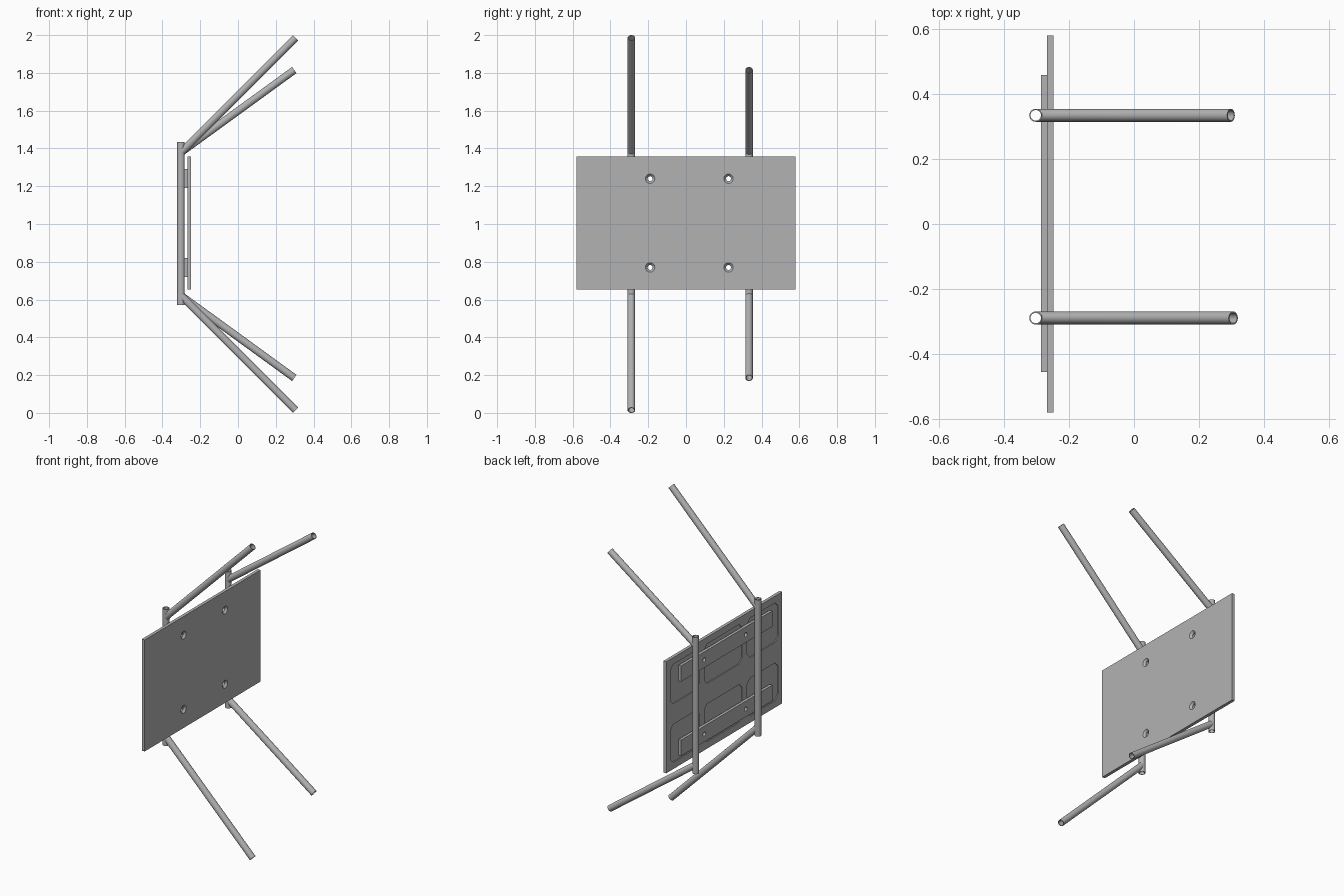
import bpy, bmesh
from math import sqrt
from mathutils import Matrix, Vector

cube = bpy.data.objects.get("Cube")
if cube:
    bpy.data.objects.remove(cube)

grey = bpy.data.materials.new("plain grey")
grey.use_nodes = True
grey.diffuse_color = (0.45, 0.45, 0.45, 1)
grey.node_tree.nodes["Principled BSDF"].inputs["Base Color"].default_value = (0.45, 0.45, 0.45, 1)

TUBE_X, R_OUT, R_IN, MID_Z = -0.302, 0.02, 0.016, 1.0
PANEL_BACK, PANEL_FRONT, STRIP_BACK = -0.268, -0.248, -0.286
HOLES = [(y, z) for y in (-0.19, 0.225) for z in (0.77, 1.24)]


def finish(name, bm, smooth=False):
    bmesh.ops.recalc_face_normals(bm, faces=bm.faces)
    mesh = bpy.data.meshes.new(name)
    bm.to_mesh(mesh)
    bm.free()
    obj = bpy.data.objects.new(name, mesh)
    mesh.materials.append(grey)
    bpy.context.collection.objects.link(obj)
    bpy.ops.object.select_all(action="DESELECT")
    obj.select_set(True)
    bpy.context.view_layer.objects.active = obj
    if smooth:
        bpy.ops.object.shade_smooth_by_angle(angle=0.6)
    return obj


def add_box(bm, lo, hi, chamfer=0):
    lo, hi = Vector(lo), Vector(hi)
    mat = Matrix.Translation((lo + hi) / 2) @ Matrix.Diagonal((*(hi - lo), 1))
    verts = bmesh.ops.create_cube(bm, size=1, matrix=mat)["verts"]
    if chamfer:
        edges = {e for v in verts for e in v.link_edges
                 if abs(e.verts[0].co.x - e.verts[1].co.x) > 0.001}
        bmesh.ops.bevel(bm, geom=list(edges), offset=chamfer, segments=1, affect="EDGES")


def add_hole(bm, y, z, x0, x1, r0, r1):
    mat = Matrix.Translation(((x0 + x1) / 2, y, z)) @ Matrix.Rotation(1.5707963, 4, "Y")
    bmesh.ops.create_cone(bm, cap_ends=True, segments=24, radius1=r0, radius2=r1,
                          depth=x1 - x0, matrix=mat)


def cut(obj, bm):
    cutter = finish("cutter", bm)
    cutter.hide_render = True
    mod = obj.modifiers.new("cut", "BOOLEAN")
    mod.operation, mod.solver, mod.object = "DIFFERENCE", "EXACT", cutter
    bpy.context.view_layer.objects.active = obj
    bpy.ops.object.modifier_apply(modifier=mod.name)
    bpy.data.objects.remove(cutter)


def tube(name, start, end, cope=False):
    """Hollow round tube; a coped start is fitted to the upright's wall."""
    start, end = Vector(start), Vector(end)
    axis = (end - start).normalized()
    side = Vector((0, 1, 0))
    up = axis.cross(side)
    bm = bmesh.new()
    n = 24
    rings = []
    for centre, r in ((start, R_OUT), (end, R_OUT), (end, R_IN), (start, R_IN)):
        ring = []
        for i in range(n):
            turn = Matrix.Rotation(i * 6.2831853 / n, 3, axis)
            p = centre + turn @ (up * r)
            if cope and centre is start:
                dy = p.y - start.y
                wall = TUBE_X + sqrt(max(0, 0.018 ** 2 - dy * dy))
                p += axis * ((wall - p.x) / axis.x)
            ring.append(bm.verts.new(p))
        rings.append(ring)
    for a, b in zip(rings, rings[1:] + rings[:1]):
        for i in range(n):
            j = (i + 1) % n
            bm.faces.new((a[i], a[j], b[j], b[i]))
    return finish(name, bm, smooth=True)


# Uprights, each with a mirrored pair of splayed arms
for label, y, end_x, rise in (("front", -0.289, 0.305, 0.986), ("back", 0.334, 0.298, 0.815)):
    tube(label + "_upright", (TUBE_X, y, 0.57), (TUBE_X, y, 1.435))
    for level, sign in (("upper", 1), ("lower", -1)):
        tube(f"{label}_{level}_arm", (TUBE_X, y, MID_Z + sign * 0.379),
             (end_x, y, MID_Z + sign * rise), cope=True)

# Panel with shallow pockets in its rear face
bm = bmesh.new()
add_box(bm, (PANEL_BACK, -0.58, 0.652), (PANEL_FRONT, 0.58, 1.358))
panel = finish("panel", bm)
bm = bmesh.new()
for y0, y1 in ((-0.54, -0.23), (-0.18, 0.2), (0.25, 0.54)):
    for z0, z1 in ((0.695, 0.935), (1.065, 1.315)):
        add_box(bm, (PANEL_BACK - 0.01, y0, z0), (PANEL_BACK + 0.006, y1, z1), 0.03)
cut(panel, bm)

# Countersunk screw holes through the panel
bm = bmesh.new()
for y, z in HOLES:
    add_hole(bm, y, z, PANEL_BACK - 0.01, PANEL_FRONT + 0.005, 0.013, 0.013)
cut(panel, bm)
bm = bmesh.new()
for y, z in HOLES:
    add_hole(bm, y, z, PANEL_FRONT - 0.012, PANEL_FRONT + 0.001, 0.013, 0.026)
cut(panel, bm)

# Mounting strips between panel and uprights
for label, z in (("upper", 1.24), ("lower", 0.77)):
    bm = bmesh.new()
    add_box(bm, (STRIP_BACK, -0.455, z - 0.05), (PANEL_BACK, 0.458, z + 0.05))
    strip = finish(label + "_strip", bm)
    bm = bmesh.new()
    for hy, hz in HOLES:
        if hz == z:
            add_hole(bm, hy, hz, STRIP_BACK - 0.01, PANEL_BACK + 0.01, 0.013, 0.013)
    cut(strip, bm)
